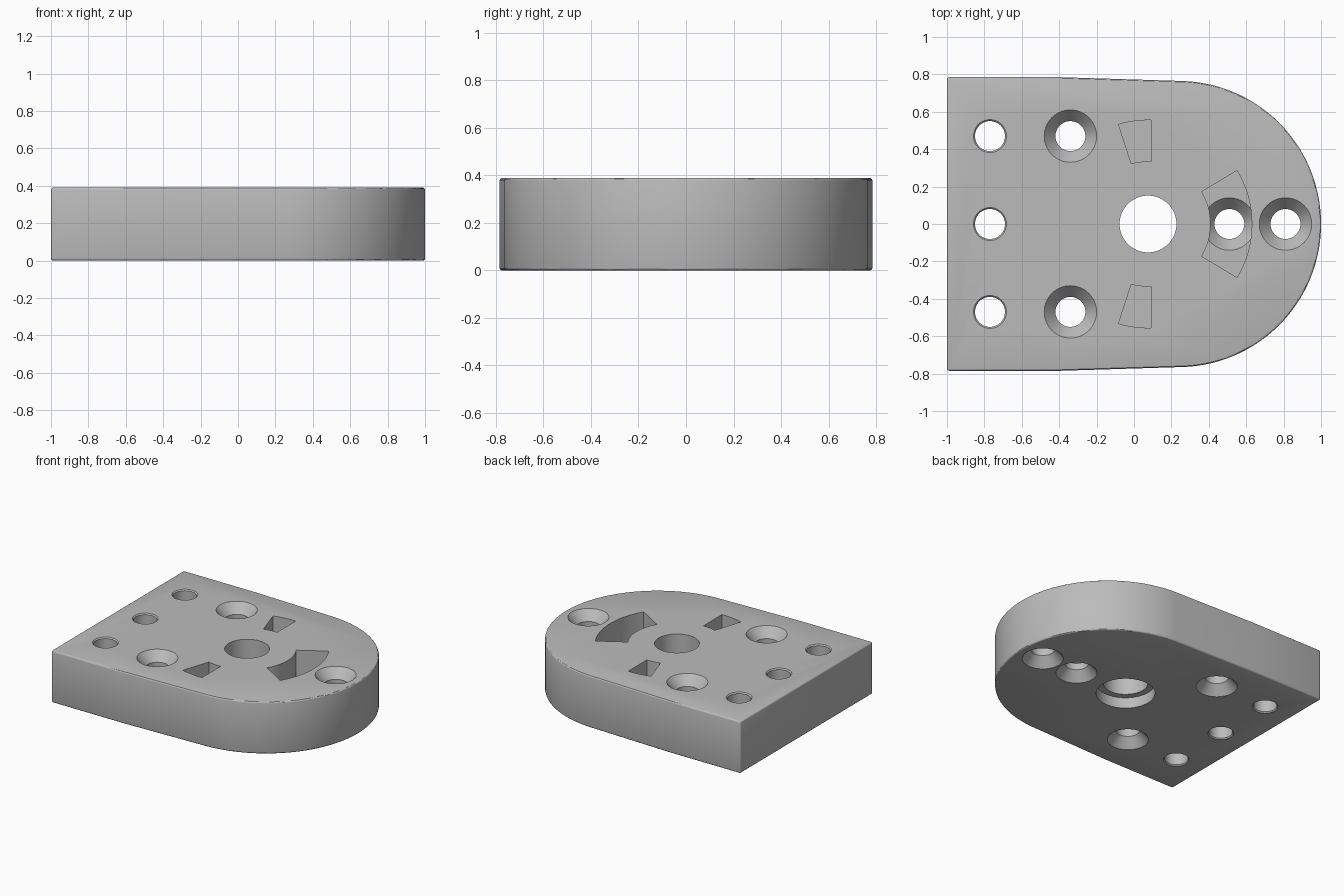
import bpy, bmesh
from math import sin, cos, pi, radians, sqrt

cube = bpy.data.objects.get("Cube")
if cube:
    bpy.data.objects.remove(cube, do_unlink=True)

H = 0.39          # plate thickness
FLOOR = 0.19      # pocket floor height
LIP = 0.008       # softened edge size
HUB = 0.075       # x of the main bore, also the pocket centre

grey = bpy.data.materials.new("mid grey")
grey.use_nodes = True
grey.diffuse_color = (0.5, 0.5, 0.5, 1)
grey.node_tree.nodes["Principled BSDF"].inputs["Base Color"].default_value = (0.5, 0.5, 0.5, 1)


def make_object(name, bm):
    bmesh.ops.recalc_face_normals(bm, faces=bm.faces)
    mesh = bpy.data.meshes.new(name)
    bm.to_mesh(mesh)
    bm.free()
    obj = bpy.data.objects.new(name, mesh)
    mesh.materials.append(grey)
    bpy.context.collection.objects.link(obj)
    return obj


def prism(name, outline, z0, z1):
    """Extrude a flat outline between two heights."""
    bm = bmesh.new()
    face = bm.faces.new([bm.verts.new((x, y, z0)) for x, y in outline])
    up = bmesh.ops.extrude_face_region(bm, geom=[face])["geom"]
    for v in up:
        if isinstance(v, bmesh.types.BMVert):
            v.co.z = z1
    return make_object(name, bm)


def lathe(name, x, y, profile, n=64):
    """Closed turned solid from (radius, height) points."""
    bm = bmesh.new()
    rings = [[bm.verts.new((x + r * cos(2 * pi * i / n), y + r * sin(2 * pi * i / n), z))
              for i in range(n)] for r, z in profile]
    for low, high in zip(rings, rings[1:]):
        for i in range(n):
            j = (i + 1) % n
            bm.faces.new((low[i], low[j], high[j], high[i]))
    bm.faces.new(rings[0])
    bm.faces.new(rings[-1])
    return make_object(name, bm)


def arc(r, a0, a1, n=24):
    return [(HUB + r * cos(a0 + (a1 - a0) * i / n), r * sin(a0 + (a1 - a0) * i / n))
            for i in range(n + 1)]


# Plate: square back, slightly tapered sides, round nose
R = 0.765
nose = [(1 - R + R * cos(a), R * sin(a))
        for a in (radians(-88 + 176 * i / 96) for i in range(97))]
plate = prism("plate", [(-1, -0.785), (-0.4, -0.785)] + nose + [(-0.4, 0.785), (-1, 0.785)], 0, H)
bevel = plate.modifiers.new("soft edges", "BEVEL")
bevel.width = 0.012
bevel.segments = 3
bevel.limit_method = "ANGLE"
bevel.angle_limit = radians(40)

cutters = []

# Plain holes along the back edge
r = 0.08
for y in (-0.47, 0, 0.47):
    cutters.append(lathe("plain_hole_cutter", -0.77, y, [
        (r + 2 * LIP, -LIP), (r, LIP), (r, H - LIP), (r + 2 * LIP, H + LIP)]))

# Holes countersunk from both faces; the one in the pocket starts at its floor
wide, sink = 0.14, 0.07
for x, y, top in ((-0.34, -0.47, H), (-0.34, 0.47, H), (0.81, 0, H), (0.51, 0, FLOOR)):
    cutters.append(lathe("countersunk_hole_cutter", x, y, [
        (wide, -0.05), (wide, 0), (r, sink), (r, top - sink), (wide, top),
        (wide, top + (0.05 if top == H else 0.002))]))

# Main bore with a wider recess underneath
cutters.append(lathe("main_bore_cutter", HUB, 0, [
    (0.2, -0.05), (0.2, 0.08), (0.152, 0.08), (0.152, H + 0.05)]))

# Curved pocket towards the nose
inner, outer, half = 0.335, 0.555, radians(31)
cutters.append(prism("curved_pocket_cutter",
                     arc(inner, -half, half) + arc(outer, half, -half), FLOOR, H + 0.05))

# Short pockets on both sides, each with one straight edge
edge = 0.09
for side in (-1, 1):
    near = [p for p in arc(inner, radians(105.5), pi / 2)] + [(edge, sqrt(inner**2 - (edge - HUB)**2))]
    far = [(edge, sqrt(outer**2 - (edge - HUB)**2))] + arc(outer, pi / 2, radians(106.5))
    cutters.append(prism("short_pocket_cutter",
                         [(x, side * y) for x, y in near + far], FLOOR, H + 0.05))

# Cut everything out of the plate
for cutter in cutters:
    cutter.hide_render = True
    cut = plate.modifiers.new(cutter.name, "BOOLEAN")
    cut.operation = "DIFFERENCE"
    cut.solver = "EXACT"
    cut.object = cutter

bpy.ops.object.select_all(action="DESELECT")
bpy.context.view_layer.objects.active = plate
plate.select_set(True)
for name in [m.name for m in plate.modifiers]:
    bpy.ops.object.modifier_apply(modifier=name)
for cutter in cutters:
    bpy.data.objects.remove(cutter, do_unlink=True)
bpy.ops.object.shade_smooth_by_angle(angle=radians(30))
